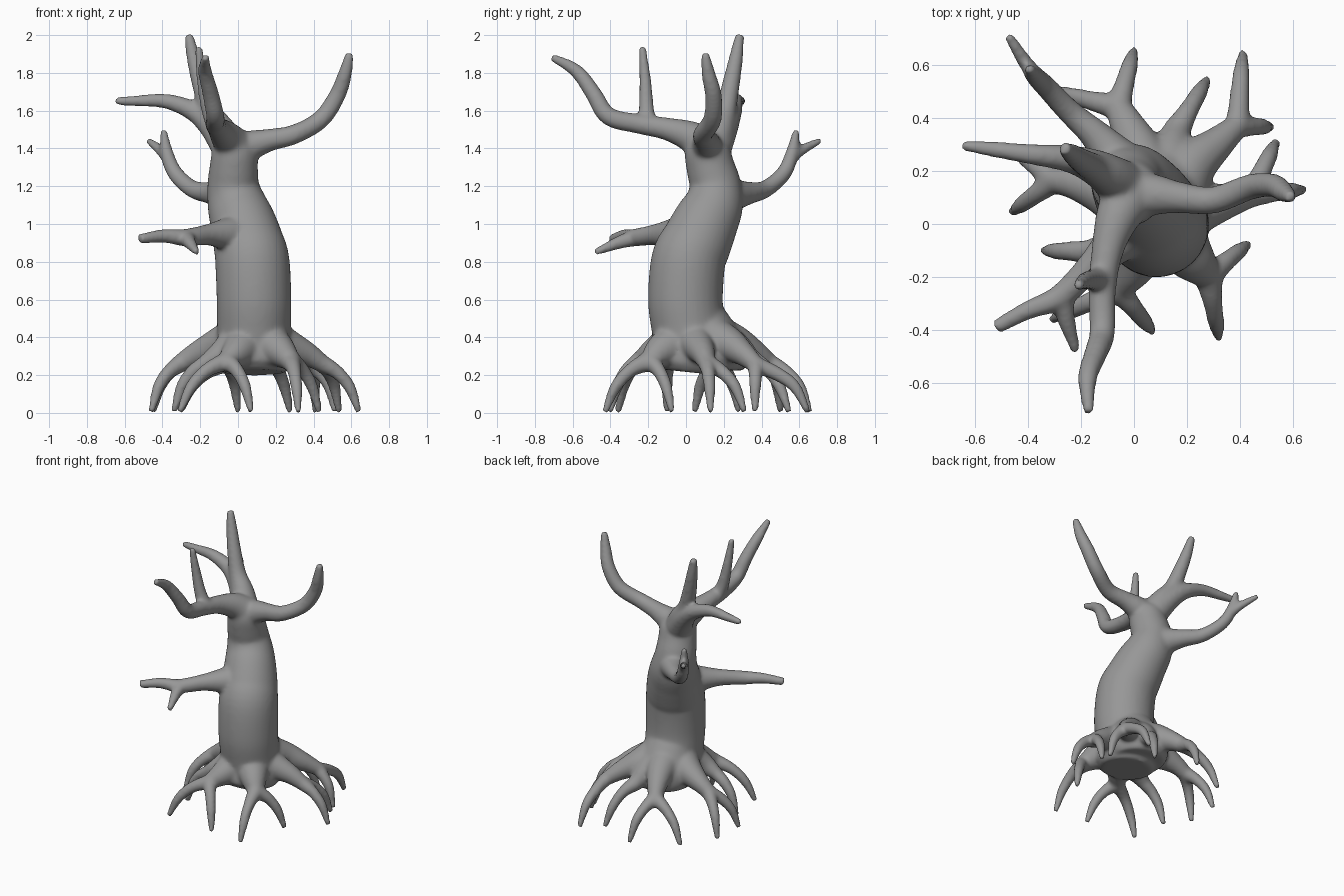
import bpy, bmesh, math
from mathutils import Vector

bm = bmesh.new()


def spline(pts, steps=5):
    """Catmull-Rom through (x, y, z, radius) points."""
    p = [Vector(q) for q in pts]
    p = [p[0] * 2 - p[1]] + p + [p[-1] * 2 - p[-2]]
    out = []
    for i in range(1, len(p) - 2):
        a, b, c, d = p[i - 1:i + 3]
        for s in range(steps):
            t = s / steps
            out.append(0.5 * (2 * b + (c - a) * t + (2 * a - 5 * b + 4 * c - d) * t * t
                              + (3 * b - a - 3 * c + d) * t ** 3))
    return out + [p[-2]]


def limb(*pts, sides=20):
    """Closed tapering tube along a smooth path."""
    path = spline(pts)
    rings, u = [], Vector((1, 0.3, 0.1))
    for i, q in enumerate(path):
        tan = (path[min(i + 1, len(path) - 1)].xyz - path[max(i - 1, 0)].xyz).normalized()
        u = (u - tan * u.dot(tan)).normalized()
        v = tan.cross(u)
        rings.append([bm.verts.new(q.xyz + max(q.w, 0.01) * (
            u * math.cos(k * math.tau / sides) + v * math.sin(k * math.tau / sides)))
            for k in range(sides)])
    for a, b in zip(rings, rings[1:]):
        for k in range(sides):
            j = (k + 1) % sides
            bm.faces.new((a[k], a[j], b[j], b[k]))
    bm.faces.new(rings[0][::-1])
    bm.faces.new(rings[-1])


def root(stem, *tips):
    """Root from the trunk to a fork, then a drooping leg to each tip (x, y)."""
    limb(*stem)
    fx, fy, fz, fr = stem[-1]
    for tx, ty in tips:
        dx, dy = tx - fx, ty - fy
        limb((fx, fy, fz, fr),
             (fx + dx * 0.42, fy + dy * 0.42, fz - 0.05, 0.038),
             (fx + dx * 0.76, fy + dy * 0.76, 0.135, 0.032),
             (tx, ty, 0.003, 0.018))


# Trunk, with a wider skirt towards the back where the roots spread
limb((.085, .02, .215, .17), (.085, .025, .27, .205), (.085, .025, .37, .197), (.085, .012, .46, .196),
     (.085, -.003, .6, .198), (.076, .012, .8, .197), (.055, .055, .9, .187), (.028, .1, 1.0, .175),
     (-.005, .145, 1.1, .158), (-.025, .155, 1.2, .138), (-.022, .13, 1.3, .128),
     (-.015, .11, 1.4, .117), (-.015, .11, 1.47, .075), sides=32)
limb((.08, .12, .23, .18), (.08, .12, .29, .212), (.08, .09, .37, .2), (.08, .045, .48, .175), sides=32)

# Right branch
limb((-.03, .11, 1.38, .1), (.08, .11, 1.42, .078), (.17, .1, 1.445, .06), (.3, .09, 1.475, .052),
     (.44, .14, 1.555, .049), (.525, .145, 1.68, .045), (.565, .12, 1.79, .038), (.592, .1, 1.905, .023))
# Back left fork: tall limb and left limb
limb((-.03, .13, 1.38, .1), (-.09, .18, 1.5, .077), (-.15, .21, 1.6, .057),
     (-.2, .24, 1.75, .047), (-.235, .265, 1.88, .038), (-.262, .285, 2.003, .025))
limb((-.06, .16, 1.42, .09), (-.14, .21, 1.52, .07), (-.24, .245, 1.6, .053),
     (-.38, .262, 1.65, .04), (-.52, .28, 1.652, .031), (-.65, .297, 1.65, .021))
# Front limb with an upright twig
limb((-.01, .11, 1.4, .105), (-.06, .03, 1.46, .085), (-.1, -.1, 1.503, .061), (-.12, -.25, 1.53, .053),
     (-.12, -.41, 1.57, .049), (-.145, -.49, 1.69, .044), (-.175, -.58, 1.81, .037), (-.172, -.712, 1.885, .021))
limb((-.12, -.2, 1.52, .05), (-.155, -.21, 1.61, .041), (-.185, -.215, 1.75, .033), (-.21, -.232, 1.94, .021))
# Back left lower branch with a forked end
limb((-.01, .17, 1.14, .12), (-.08, .26, 1.155, .085), (-.15, .34, 1.165, .059), (-.24, .42, 1.185, .047),
     (-.33, .515, 1.265, .042), (-.375, .56, 1.37, .036), (-.395, .585, 1.5, .019))
limb((-.36, .545, 1.33, .033), (-.41, .61, 1.39, .029), (-.475, .712, 1.442, .019))
# Front left low branch with a side twig
limb((.03, .04, .94, .13), (-.06, -.06, .945, .09), (-.16, -.16, .943, .057), (-.28, -.275, .928, .047),
     (-.4, -.325, .937, .036), (-.522, -.39, .92, .028))
limb((-.27, -.28, .925, .044), (-.255, -.36, .9, .035), (-.218, -.482, .85, .019))

# Roots, clockwise from the front left
root([(.06, .0, .39, .14), (.0, -.15, .325, .09), (-.06, -.245, .275, .05)], (-.31, -.36), (.07, -.405))
root([(.04, .0, .39, .14), (-.08, -.085, .32, .075), (-.17, -.105, .265, .045)], (-.34, -.1))
root([(.05, .05, .4, .15), (-.1, .12, .355, .1), (-.22, .155, .31, .066), (-.3, .165, .265, .05)],
     (-.46, .045), (-.45, .28))
root([(.07, .07, .41, .15), (.03, .24, .375, .105), (-.02, .36, .32, .07), (-.06, .44, .265, .05)],
     (.0, .655), (-.305, .5))
root([(.1, .1, .39, .14), (.13, .24, .355, .095), (.16, .35, .28, .054)], (.275, .545))
root([(.12, .06, .41, .15), (.21, .21, .37, .1), (.31, .3, .315, .066), (.39, .37, .255, .046)],
     (.41, .645), (.515, .365))
root([(.12, .03, .4, .15), (.25, .06, .36, .095), (.36, .09, .315, .066), (.44, .11, .265, .049)],
     (.64, .13), (.535, .31))
root([(.11, .0, .39, .14), (.21, -.12, .335, .095), (.28, -.195, .275, .055)], (.32, -.43), (.43, -.075))

mesh = bpy.data.meshes.new("tree")
bm.to_mesh(mesh)
bm.free()
tree = bpy.data.objects.new("tree", mesh)
bpy.context.collection.objects.link(tree)

# Dark grey bark
bark = bpy.data.materials.new("bark")
bark.diffuse_color = (0.31, 0.31, 0.31, 1)
mesh.materials.append(bark)

# Fuse all limbs into one smooth skin
fuse = tree.modifiers.new("fuse", 'REMESH')
fuse.mode = 'VOXEL'
fuse.voxel_size = 0.011
fuse.use_smooth_shade = True
soft = tree.modifiers.new("soften", 'SMOOTH')
soft.factor = 0.5
soft.iterations = 14
